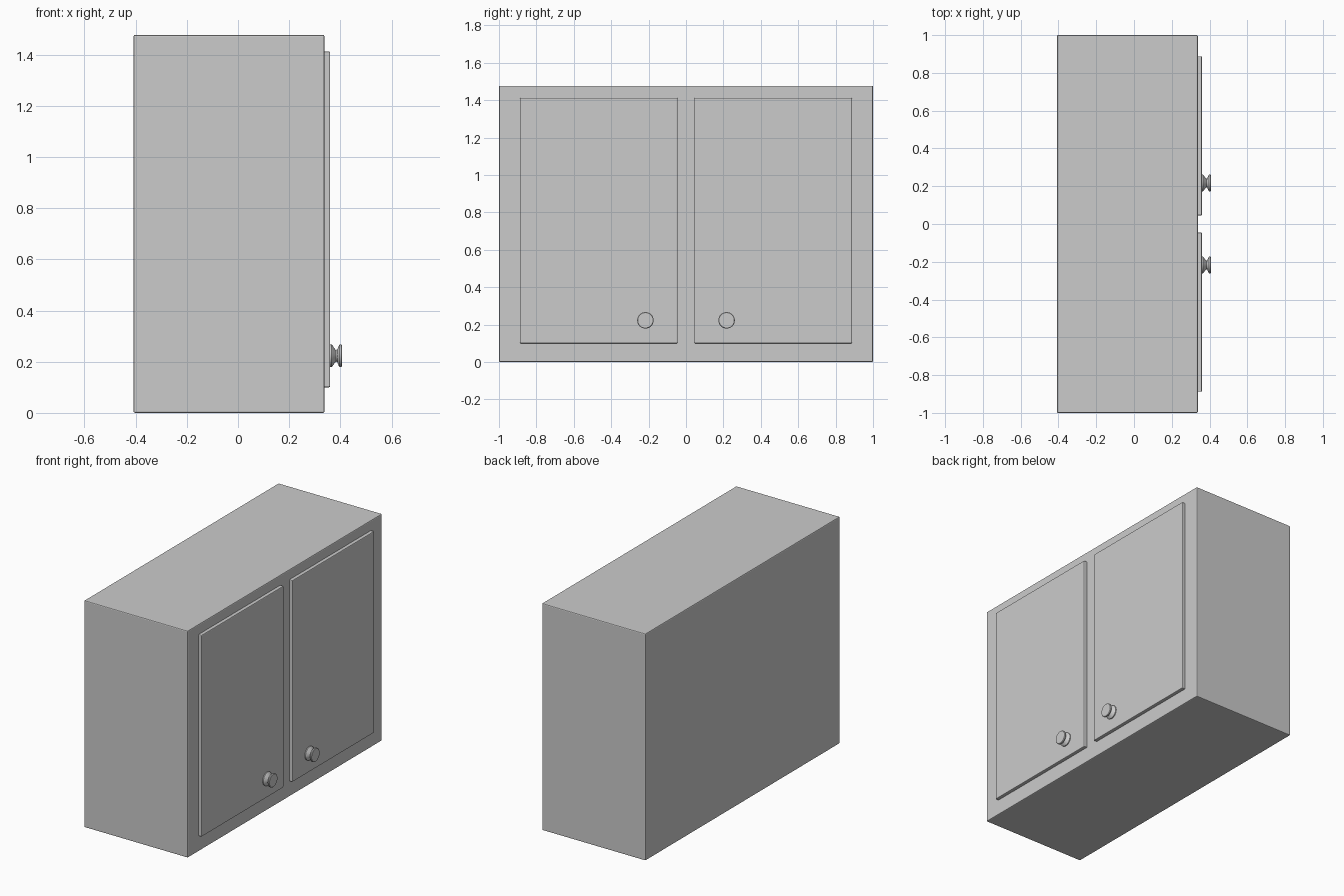
import bpy, bmesh, math
from mathutils import Matrix

if "Cube" in bpy.data.objects:
    bpy.data.objects.remove(bpy.data.objects["Cube"])


def add_object(name, bm):
    bmesh.ops.recalc_face_normals(bm, faces=bm.faces)
    mesh = bpy.data.meshes.new(name)
    bm.to_mesh(mesh)
    bm.free()
    obj = bpy.data.objects.new(name, mesh)
    bpy.context.collection.objects.link(obj)
    return obj


def box(name, lo, hi, bevel):
    bm = bmesh.new()
    size = [b - a for a, b in zip(lo, hi)]
    mid = [(a + b) / 2 for a, b in zip(lo, hi)]
    bmesh.ops.create_cube(bm, size=1, matrix=Matrix.Translation(mid) @ Matrix.Diagonal((*size, 1)))
    obj = add_object(name, bm)
    mod = obj.modifiers.new("soft_edges", "BEVEL")
    mod.width = bevel
    mod.segments = 2
    return obj


def knob(name, y, z, profile, sides=32):
    # Spool profile of (x, radius) points turned about the x axis
    bm = bmesh.new()
    rings = []
    for x, r in profile:
        angles = [2 * math.pi * i / sides for i in range(sides)]
        rings.append([bm.verts.new((x, y + r * math.cos(a), z + r * math.sin(a))) for a in angles])
    for a, b in zip(rings, rings[1:]):
        for i in range(sides):
            j = (i + 1) % sides
            bm.faces.new((a[i], a[j], b[j], b[i]))
    bm.faces.new(rings[0])
    bm.faces.new(rings[-1])
    obj = add_object(name, bm)
    bpy.ops.object.select_all(action="DESELECT")
    obj.select_set(True)
    bpy.context.view_layer.objects.active = obj
    bpy.ops.object.shade_smooth_by_angle(angle=math.radians(30))
    return obj


# Cabinet carcass
box("cabinet_body", (-0.408, -1, 0), (0.338, 1, 1.477), 0.006)

# Doors and their knobs, mirrored about the centre stile
KNOB = [(0.355, 0.044), (0.366, 0.044), (0.370, 0.040), (0.376, 0.030), (0.383, 0.022),
        (0.388, 0.025), (0.394, 0.040), (0.397, 0.044), (0.404, 0.044), (0.407, 0.041)]
for side, s in (("left", -1), ("right", 1)):
    ys = sorted((s * 0.045, s * 0.888))
    box(side + "_door", (0.33, ys[0], 0.10), (0.36, ys[1], 1.412), 0.005)
    knob(side + "_knob", s * 0.217, 0.223, KNOB)
